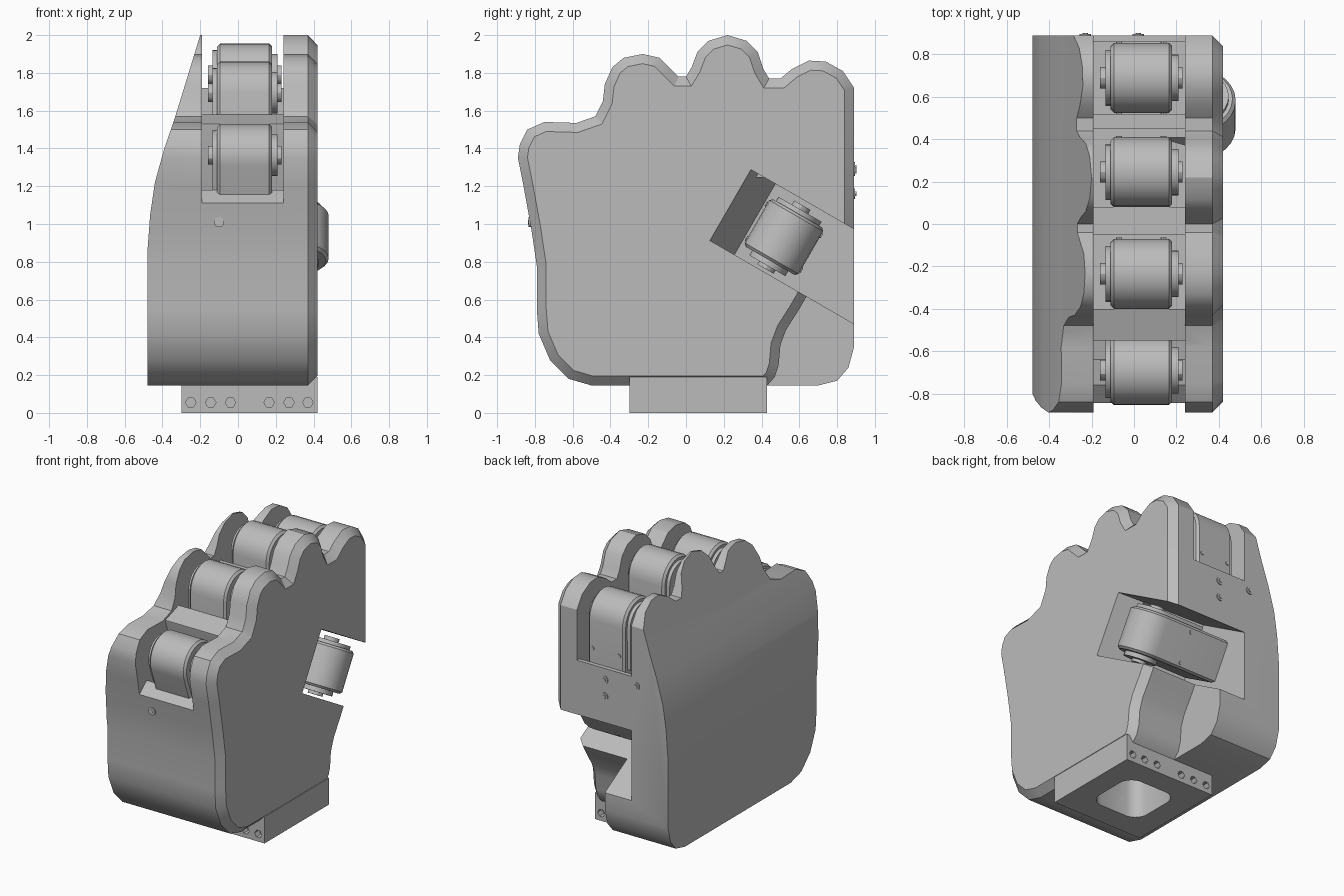
import bpy, bmesh, math
from mathutils import Vector, Matrix

cube = bpy.data.objects.get("Cube")
if cube:
    bpy.data.objects.remove(cube)

grey = bpy.data.materials.new("plain_grey")
grey.use_nodes = True
grey.diffuse_color = (0.5, 0.5, 0.5, 1)
for node in grey.node_tree.nodes:
    if node.type == 'BSDF_PRINCIPLED':
        node.inputs["Base Color"].default_value = grey.diffuse_color
        node.inputs["Roughness"].default_value = 0.6


def side_map(u, v, w):
    return Vector((w, u, v))


def front_map(u, v, w):
    return Vector((u, w, v))


def floor_map(u, v, w):
    return Vector((u, v, w))


def prism(name, points, start, end, place=side_map, chamfer=0.0, far_only=False):
    """Extrude an outline, optionally chamfering its cap edges."""
    bm = bmesh.new()
    near = [bm.verts.new(place(u, v, start)) for u, v in points]
    far = [bm.verts.new(place(u, v, end)) for u, v in points]
    caps = [bm.faces.new(far), bm.faces.new(near[::-1])]
    count = len(points)
    for i in range(count):
        j = (i + 1) % count
        bm.faces.new((near[i], near[j], far[j], far[i]))
    bmesh.ops.recalc_face_normals(bm, faces=bm.faces)
    if chamfer:
        rims = caps[:1] if far_only else caps
        edges = list({e for f in rims for e in f.edges})
        bmesh.ops.bevel(bm, geom=edges, offset=chamfer, segments=1,
                        affect='EDGES', clamp_overlap=False)
    mesh = bpy.data.meshes.new(name)
    bm.to_mesh(mesh)
    bm.free()
    obj = bpy.data.objects.new(name, mesh)
    bpy.context.collection.objects.link(obj)
    mesh.materials.append(grey)
    return obj


def box(u0, u1, v0, v1):
    return [(u0, v0), (u1, v0), (u1, v1), (u0, v1)]


def circle(cu, cv, radius, sides):
    turn = math.tau / sides
    return [(cu + radius * math.cos(i * turn), cv + radius * math.sin(i * turn))
            for i in range(sides)]


def activate(obj):
    bpy.ops.object.select_all(action='DESELECT')
    obj.select_set(True)
    bpy.context.view_layer.objects.active = obj


def cut(obj, cutters):
    for cutter in cutters:
        activate(obj)
        mod = obj.modifiers.new("cut", 'BOOLEAN')
        mod.operation, mod.solver, mod.object = 'DIFFERENCE', 'EXACT', cutter
        bpy.ops.object.modifier_apply(modifier=mod.name)


def smooth(obj):
    activate(obj)
    bpy.ops.object.shade_smooth_by_angle(angle=math.radians(30))


# Side outline of the palm: front edge, knuckle lobes, back edge
front_and_top = [
    (-0.5, 0.145), (-0.62, 0.18), (-0.72, 0.28), (-0.78, 0.42), (-0.79, 0.55),
    (-0.79, 0.78), (-0.82, 0.98), (-0.86, 1.2), (-0.89, 1.35), (-0.88, 1.42),
    (-0.84, 1.5), (-0.75, 1.54), (-0.58, 1.535), (-0.48, 1.57), (-0.44, 1.65),
    (-0.43, 1.74), (-0.39, 1.83), (-0.33, 1.88), (-0.23, 1.9), (-0.14, 1.88),
    (-0.08, 1.82), (-0.04, 1.78), (0, 1.78), (0.03, 1.83), (0.06, 1.91),
    (0.12, 1.97), (0.22, 2), (0.32, 1.97), (0.38, 1.91), (0.41, 1.82),
    (0.44, 1.77), (0.5, 1.77), (0.56, 1.82), (0.65, 1.865), (0.74, 1.86),
    (0.83, 1.81), (0.89, 1.72)]
heel = [(0.89, 0.35), (0.86, 0.24), (0.8, 0.17), (0.7, 0.145)]
thumb_hollow = [(0.89, 0.8), (0.72, 0.76), (0.6, 0.55), (0.53, 0.44),
                (0.5, 0.36), (0.49, 0.25), (0.47, 0.19), (0.43, 0.145)]

outer_shell = prism("outer_shell", front_and_top + heel, -0.48, 0.02)
inner_shell = prism("inner_shell", front_and_top + thumb_hollow, 0.02, 0.42,
                    chamfer=0.05, far_only=True)
wrist_block = prism("wrist_block", box(-0.3, 0.43, 0, 0.19), -0.3, 0.42)

# Curved taper of the outer side
taper = prism("taper_cutter", [
    (-0.48, 0.85), (-0.465, 1.05), (-0.44, 1.22), (-0.39, 1.4), (-0.335, 1.56),
    (-0.2, 2), (-0.19, 2.05), (-0.6, 2.05), (-0.6, 0.85)], -1, 1, front_map)

# Finger motor pockets
pockets = [
    [(-1, 1.11), (-0.845, 1.11), (-0.76, 1.18), (-0.64, 0.82), (-0.32, 0.9),
     (-0.55, 1.52), (-0.55, 1.8), (-1, 1.8)],
    [(-0.55, 1.53), (-0.4, 1.58), (-0.4, 1.15), (-0.05, 1.15), (-0.05, 1.72),
     (0, 1.72), (0, 2.1), (-0.55, 2.1)],
    [(0, 1.72), (0.08, 1.72), (0.08, 1.25), (0.45, 1.25), (0.45, 1.7),
     (0.48, 1.7), (0.48, 2.1), (0, 2.1)],
    [(0.48, 1.7), (0.52, 1.7), (0.52, 1.25), (0.86, 1.25), (0.86, 1.36),
     (1, 1.36), (1, 2.1), (0.48, 2.1)]]
slots = [prism("pocket_cutter", p, -0.19, 0.24) for p in pockets]

# Thumb pocket, sloping down towards the back
along = Vector((0, math.cos(math.pi / 6), -0.5))
across = Vector((0, 0.5, math.cos(math.pi / 6)))
thumb_start = Vector((0, 0.235, 1.1))


def thumb_map(u, v, w):
    return thumb_start + along * u + across * w + Vector((v, 0, 0))


slots.append(prism("thumb_cutter", [(0, 0.42), (0.15, -0.19), (1.1, -0.19),
                                    (1.1, 0.6), (0, 0.6)], -0.217, 0.217, thumb_map))

# Rounded cable opening under the wrist
opening = []
for i in range(24):
    a = math.tau * (i + 0.5) / 24
    c, s = math.cos(a), math.sin(a)
    opening.append((0.06 + math.copysign(0.1, c) + 0.1 * c,
                    0.065 + math.copysign(0.1, s) + 0.1 * s))
cable = prism("cable_cutter", opening, -0.1, 0.4, floor_map)

# Hexagonal bolt holes on both wrist faces
bolts = []
for x in (-0.25, -0.145, -0.04, 0.165, 0.27, 0.37):
    for y in (-0.3, 0.43):
        bolts.append(prism("bolt_cutter", circle(x, 0.055, 0.028, 6),
                           y - 0.05, y + 0.05, front_map))

cut(outer_shell, [taper, cable] + slots)
cut(inner_shell, [cable] + slots)
cut(wrist_block, [cable] + bolts)
for cutter in [taper, cable] + slots + bolts:
    bpy.data.objects.remove(cutter)
for part in (outer_shell, inner_shell, wrist_block):
    smooth(part)


# Motors: rounded case, end plate, output disc, hub and bracket screws
def motor(name, matrix, length):
    r = 0.165
    arch = [(r * math.cos(math.pi * i / 12), r * math.sin(math.pi * i / 12))
            for i in range(13)]
    parts = [
        prism(name + "_case", arch + [(-r, -length), (r, -length)],
              -0.14, 0.15, chamfer=0.015),
        prism(name + "_plate", [(u * 0.8, v * 0.8) for u, v in arch]
              + [(-0.13, -0.3), (0.13, -0.3)], -0.165, -0.135),
        prism(name + "_disc", circle(0, 0, 0.11, 20), 0.14, 0.18),
        prism(name + "_hub", circle(0, 0, 0.05, 12), -0.19, 0.2)]
    for y in (-r, r):
        for x in (-0.1, 0.11):
            parts.append(prism(name + "_screw", circle(x, -0.2, 0.014, 8),
                               y - 0.006, y + 0.006, front_map))
    for part in parts:
        part.matrix_world = matrix
        smooth(part)


fingers = [("first", -0.69, 1.365, 20), ("second", -0.235, 1.695, 0),
           ("third", 0.245, 1.79, 0), ("fourth", 0.69, 1.66, 0)]
for label, y, z, tilt in fingers:
    motor(label + "_motor", Matrix.Translation((0.03, y, z))
          @ Matrix.Rotation(math.radians(tilt), 4, 'X'), 0.4)

turned = Matrix((-across, along, Vector((1, 0, 0)))).transposed().to_4x4()
motor("thumb_motor", Matrix.Translation(thumb_map(0.33, 0.315, 0)) @ turned, 0.5)

# Small shell screws on the front and back
for x, y, z in ((-0.1, -0.825, 1.01), (0.02, 0.89, 1.28), (0.02, 0.89, 1.16),
                (-0.23, 0.89, 1.3)):
    smooth(prism("shell_screw", circle(x, z, 0.027, 16), y - 0.01, y + 0.006, front_map))
    smooth(prism("screw_head", circle(x, z, 0.014, 6), y, y + math.copysign(0.012, y), front_map))
